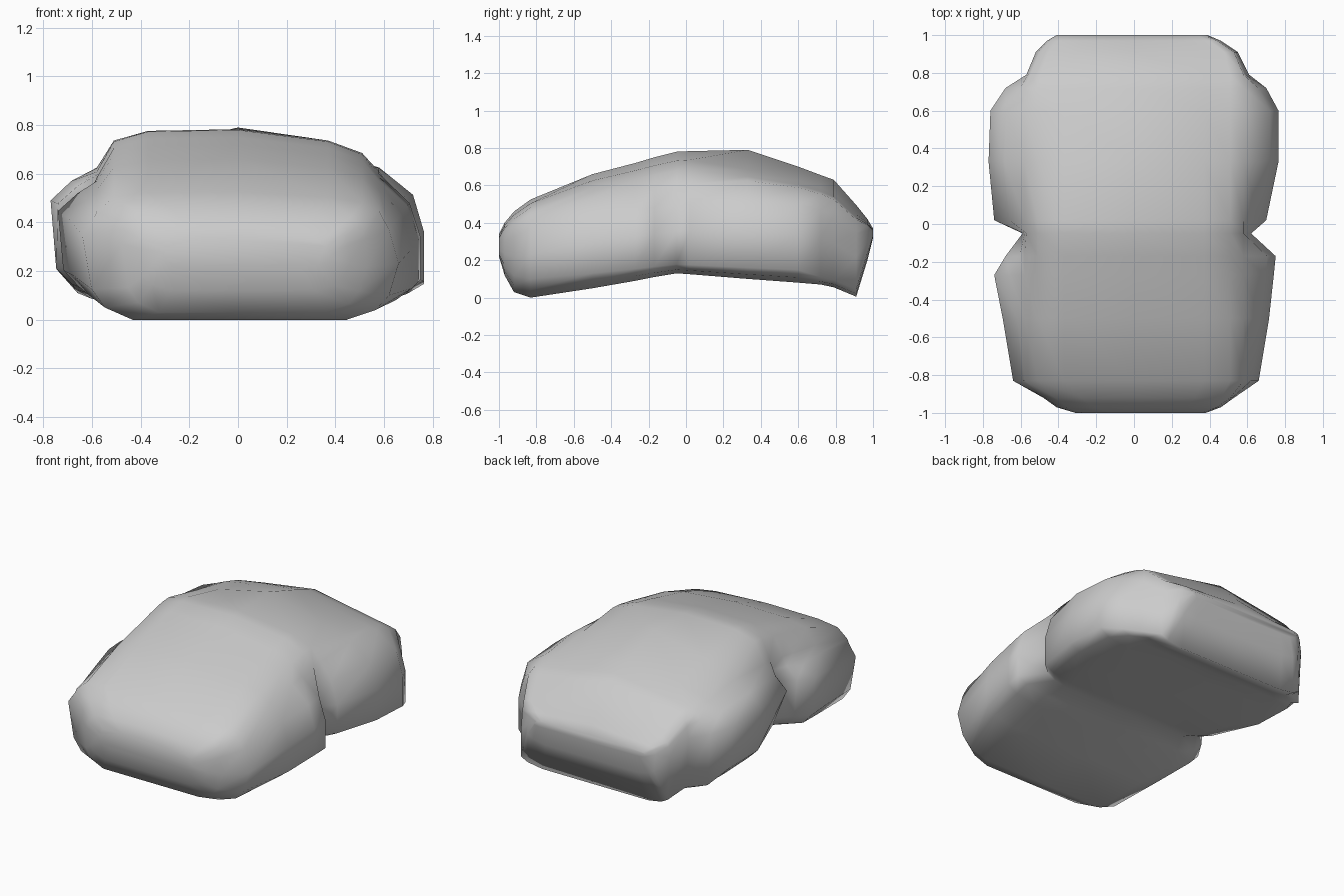
import bpy, bmesh

if "Cube" in bpy.data.objects:
    bpy.data.objects.remove(bpy.data.objects["Cube"])

# body sections: y, bottom z, top z, shoulder z, left width, right width
SECTIONS = [
    (-1.00, 0.22, 0.34, 0.29, 0.31, 0.38),
    (-0.97, 0.12, 0.40, 0.33, 0.41, 0.46),
    (-0.92, 0.03, 0.46, 0.37, 0.48, 0.53),
    (-0.83, 0.00, 0.525, 0.42, 0.64, 0.66),
    (-0.50, 0.05, 0.66, 0.49, 0.695, 0.715),
    (-0.27, 0.09, 0.72, 0.52, 0.74, 0.74),
    (-0.17, 0.11, 0.75, 0.53, 0.68, 0.75),
    (-0.05, 0.13, 0.78, 0.54, 0.59, 0.62),
    (0.02, 0.125, 0.783, 0.55, 0.74, 0.70),
    (0.33, 0.10, 0.79, 0.57, 0.77, 0.765),
    (0.60, 0.08, 0.70, 0.55, 0.76, 0.765),
    (0.72, 0.07, 0.655, 0.52, 0.68, 0.70),
    (0.79, 0.055, 0.63, 0.49, 0.57, 0.61),
    (0.91, 0.005, 0.495, 0.39, 0.52, 0.55),
    (0.97, 0.20, 0.42, 0.38, 0.46, 0.46),
    (1.00, 0.32, 0.37, 0.355, 0.41, 0.39),
]


def half_ring(y, zb, zt, zs, w, right):
    """Half outline from the floor edge up to the roof edge."""
    h, hump = zs - zb, zt - zs
    # height of the rounded sill: tight on the right and at the rear
    sill = 0.04 if y > 0.7 else 0.10 - 0.4 * zb + (0 if right else 0.05)
    sill = min(sill, 0.3 * h)
    ridge = min(0.51, w * 0.87)
    base = min(ridge + 0.07, w - 0.02)
    rear = y > 0.2
    if right:
        edge_drop, ridge_drop = (0.48, 0.65) if rear else (0.20, 0.42)
        side = (w, zb + 0.55 * h)
        shoulder = (max(w * 0.94, base + 0.01), zs - 0.12 * h)
    else:
        edge_drop, ridge_drop = (0.38, 0.55) if rear else (0.03, 0.20)
        side = (w, zb + 0.83 * h)
        shoulder = (max(w * 0.89, base + 0.01), zs)
    # floor is narrower under the nose and beside the left notch
    floor = w
    if y < -0.7:
        floor = w * 0.94
    elif not right and 0 < y < 0.1:
        floor = w * 0.86
    elif not right:
        floor = w * 0.97
    return [
        (floor * 0.72, zb),
        (floor * 0.91, zb + 0.4 * sill),
        (floor, zb + sill),
        side,
        shoulder,
        (base, zs + 0.25 * hump),
        (ridge, zt - ridge_drop * hump),
        (ridge - 0.14, zt - edge_drop * hump),
    ]


# main shell, lofted from front to back
bm = bmesh.new()
rings = []
for y, zb, zt, zs, wl, wr in SECTIONS:
    right = half_ring(y, zb, zt, zs, wr, True)
    left = half_ring(y, zb, zt, zs, wl, False)
    outline = [(0, zb)] + right + [(0, zt)] + [(-x, z) for x, z in reversed(left)]
    rings.append([bm.verts.new((x, y, z)) for x, z in outline])
for a, b in zip(rings, rings[1:]):
    n = len(a)
    for i in range(n):
        j = (i + 1) % n
        bm.faces.new((a[i], a[j], b[j], b[i]))
bm.faces.new(rings[0])
bm.faces.new(rings[-1])
bmesh.ops.recalc_face_normals(bm, faces=bm.faces)

mesh = bpy.data.meshes.new("body_shell")
bm.to_mesh(mesh)
bm.free()
mesh.shade_smooth()
body = bpy.data.objects.new("body_shell", mesh)
bpy.context.collection.objects.link(body)
